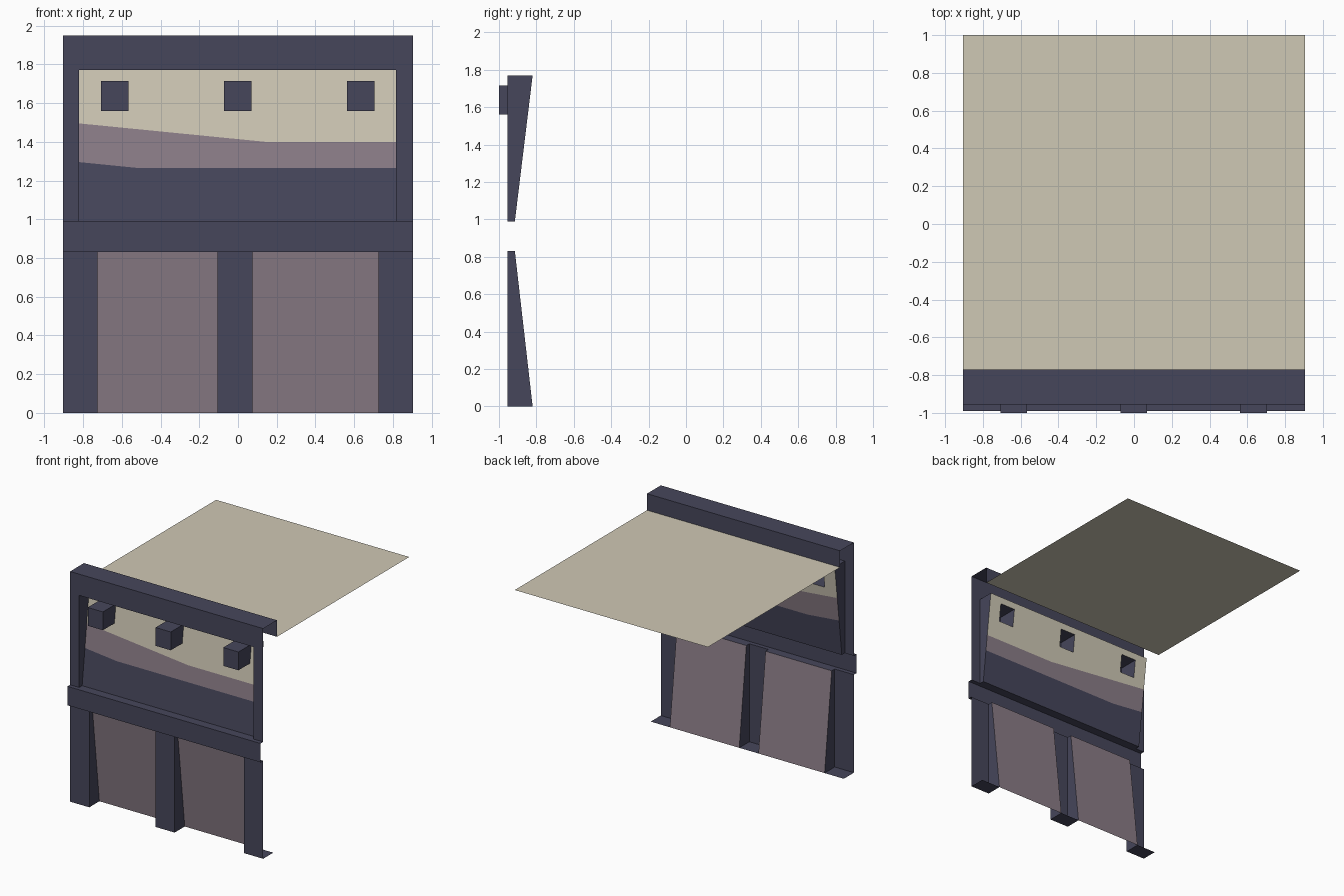
import bpy, bmesh
from mathutils import Vector

if "Cube" in bpy.data.objects:
    bpy.data.objects.remove(bpy.data.objects["Cube"])


def material(name, rgb):
    m = bpy.data.materials.new(name)
    lin = [(c / 255 / 12.92) if c < 10 else ((c / 255 + 0.055) / 1.055) ** 2.4 for c in rgb]
    m.diffuse_color = (*lin, 1)
    m.use_nodes = True
    m.node_tree.nodes["Principled BSDF"].inputs["Base Color"].default_value = m.diffuse_color
    return m


NAVY = material("dark slate", (70, 70, 91))
MAUVE = material("dusky mauve", (139, 125, 135))
CREAM = material("pale cream", (207, 200, 181))

X = 0.905                       # half width
WALL, BAND, SHALLOW, DEEP = -0.955, -0.99, -0.915, -0.82
BASE, SILL, HEAD, TOP, ROOF = 0.83, 0.99, 1.77, 1.95, 1.81
F, B, L, R, U, D = (0, -1, 0), (0, 1, 0), (-1, 0, 0), (1, 0, 0), (0, 0, 1), (0, 0, -1)


def sheet(name, faces, mats):
    """Open surface from (points, facing direction, material slot) entries."""
    bm = bmesh.new()
    for pts, toward, slot in faces:
        f = bm.faces.new([bm.verts.new(p) for p in pts])
        f.normal_update()
        if f.normal.dot(Vector(toward)) < 0:
            f.normal_flip()
        f.material_index = slot
    bmesh.ops.remove_doubles(bm, verts=bm.verts, dist=1e-4)
    me = bpy.data.meshes.new(name)
    bm.to_mesh(me)
    bm.free()
    for m in mats:
        me.materials.append(m)
    ob = bpy.data.objects.new(name, me)
    bpy.context.collection.objects.link(ob)


def upright(x0, x1, z0, z1, y):
    return ([(x0, y, z0), (x1, y, z0), (x1, y, z1), (x0, y, z1)], F, 0)


def level(x0, x1, y0, y1, z, toward):
    return ([(x0, y0, z), (x1, y0, z), (x1, y1, z), (x0, y1, z)], toward, 0)


def side(x, toward, z0, z1, y0, back0, back1):
    """Tapered reveal: back edge runs from back0 at z0 to back1 at z1."""
    return ([(x, y0, z0), (x, back0, z0), (x, back1, z1), (x, y0, z1)], toward, 0)


def glass_y(z):
    return SHALLOW + (DEEP - SHALLOW) * (z - SILL) / (HEAD - SILL)


# Lower piers with tapered reveals and bottom caps
piers = [(-X, -0.725), (-0.105, 0.075), (0.725, X)]
faces = []
for x0, x1 in piers:
    faces += [upright(x0, x1, 0, BASE, WALL), level(x0, x1, WALL, DEEP, 0, D)]
    if x0 > -X:
        faces.append(side(x0, L, 0, BASE, WALL, DEEP, SHALLOW))
    if x1 < X:
        faces.append(side(x1, R, 0, BASE, WALL, DEEP, SHALLOW))
sheet("lower_piers", faces, [NAVY])

# Lower panels leaning outward
bays = [(-0.725, -0.105), (0.075, 0.725)]
sheet("lower_panels", [([(a, DEEP, 0), (b, DEEP, 0), (b, SHALLOW, BASE), (a, SHALLOW, BASE)], F, 0)
                       for a, b in bays], [MAUVE])

# Projecting band with window sill and panel heads
WL, WR = -0.82, 0.815
faces = [upright(-X, X, BASE, SILL, BAND), level(-X, X, BAND, WALL, SILL, U),
         level(-X, X, BAND, WALL, BASE, D), level(WL, WR, WALL, SHALLOW, SILL, U)]
faces += [level(a, b, WALL, SHALLOW, BASE, D) for a, b in bays]
sheet("middle_band", faces, [NAVY])

# Window frame
sheet("window_frame", [
    upright(-X, WL, SILL, HEAD, WALL), upright(WR, X, SILL, HEAD, WALL),
    side(WL, R, SILL, HEAD, WALL, SHALLOW, DEEP), side(WR, L, SILL, HEAD, WALL, SHALLOW, DEEP),
    level(WL, WR, WALL, DEEP, HEAD, D)], [NAVY])

# Parapet
sheet("parapet", [
    upright(-X, X, HEAD, TOP, WALL), level(-X, X, WALL, -0.77, TOP, U),
    ([(-X, -0.77, ROOF), (X, -0.77, ROOF), (X, -0.77, TOP), (-X, -0.77, TOP)], B, 0)], [NAVY])

# Flat roof
sheet("roof", [level(-X, X, -0.77, 1, ROOF, U)], [CREAM])

# Sloped window pane with coloured bands and openings behind the blocks
BZ0, BZ1 = 1.56, 1.715
blocks = [(-0.708, -0.566), (-0.072, 0.07), (0.562, 0.704)]


def pane(outline, slot):
    return ([(x, glass_y(z), z) for x, z in outline], F, slot)


low = [(WL, 1.295), (-0.52, 1.265), (WR, 1.265)]
high = [(WL, 1.495), (0.14, 1.40), (WR, 1.40)]
faces = [pane([(WR, SILL), (WL, SILL)] + low, 0),
         pane(low[::-1] + high, 1),
         pane(high[::-1] + [(WL, BZ0), (WR, BZ0)], 2),
         pane([(WL, BZ1), (WR, BZ1), (WR, HEAD), (WL, HEAD)], 2)]
edges = [WL] + [x for b in blocks for x in b] + [WR]
for a, b in zip(edges[::2], edges[1::2]):
    faces.append(pane([(a, BZ0), (b, BZ0), (b, BZ1), (a, BZ1)], 2))
sheet("window_pane", faces, [NAVY, MAUVE, CREAM])

# Three projecting blocks, open at the back
faces = []
g0, g1 = glass_y(BZ0), glass_y(BZ1)
for a, b in blocks:
    faces += [upright(a, b, BZ0, BZ1, -1), level(a, b, -1, g1, BZ1, U), level(a, b, -1, g0, BZ0, D),
              side(a, L, BZ0, BZ1, -1, g0, g1), side(b, R, BZ0, BZ1, -1, g0, g1)]
sheet("window_blocks", faces, [NAVY])
